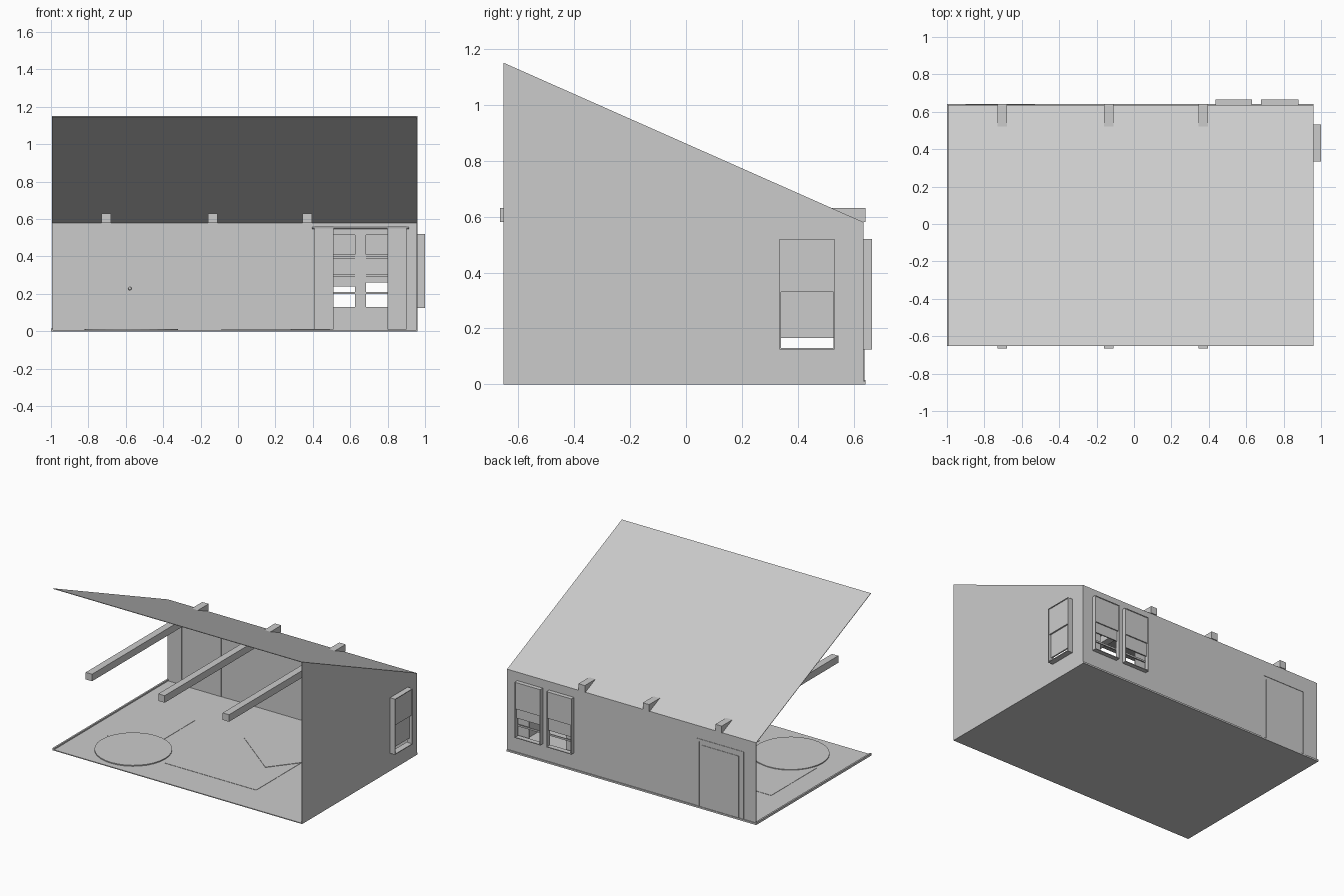
import bpy, math
from mathutils import Matrix

if "Cube" in bpy.data.objects:
    bpy.data.objects.remove(bpy.data.objects["Cube"])


def mesh_obj(name, verts, faces):
    me = bpy.data.meshes.new(name)
    me.from_pydata(verts, [], faces)
    me.update()
    ob = bpy.data.objects.new(name, me)
    bpy.context.collection.objects.link(ob)
    return ob


def box(name, x0, x1, y0, y1, z0, z1):
    v = [(x, y, z) for x in (x0, x1) for y in (y0, y1) for z in (z0, z1)]
    f = [(0, 1, 3, 2), (4, 6, 7, 5), (0, 4, 5, 1), (2, 3, 7, 6), (0, 2, 6, 4), (1, 5, 7, 3)]
    return mesh_obj(name, v, f)


def cut(target, *bounds):
    # cuts a window opening through a wall
    c = box("opening_cutter", *bounds)
    c.hide_render = True
    m = target.modifiers.new("opening", "BOOLEAN")
    m.operation, m.object, m.solver = "DIFFERENCE", c, "EXACT"
    bpy.context.view_layer.objects.active = target
    bpy.ops.object.modifier_apply(modifier=m.name)
    bpy.data.objects.remove(c)


XL, XR, YF, YB = -0.995, 0.96, -0.652, 0.635   # room limits
ZB, ZT = 0.58, 1.15                            # low and high edge of the roof
W0, W1, WM = 0.13, 0.52, 0.33                  # window bottom, top, middle

# Floor with low sills on the outer edges
box("floor", XL, XR, YF, YB, 0, 0.006)
box("left_sill", -1.0, -0.988, YF, 0.642, 0, 0.016)
box("back_sill", -1.0, XR, YB - 0.002, 0.642, 0, 0.012)

# Walls
back_wall = box("back_wall", XL, XR, YB - 0.006, YB, 0, ZB)
x0, x1 = XR - 0.006, XR
profile = [(YF, 0), (YB, 0), (YB, ZB), (YF, ZT)]
right_wall = mesh_obj("right_wall", [(x, y, z) for x in (x0, x1) for y, z in profile],
                      [(3, 2, 1, 0), (4, 5, 6, 7)] +
                      [(i, (i + 1) % 4, (i + 1) % 4 + 4, i + 4) for i in range(4)])

# Sloped roof sheet
t = 0.004
mesh_obj("roof", [(x, y, z) for x in (XL, XR)
                  for y, z in ((YF, ZT), (YB, ZB), (YB, ZB - t), (YF, ZT - t))],
         [(0, 1, 2, 3), (7, 6, 5, 4), (0, 4, 5, 1), (1, 5, 6, 2), (2, 6, 7, 3), (3, 7, 4, 0)])

# Ceiling beams
for x in (-0.705, -0.135, 0.37):
    box("ceiling_beam", x - 0.025, x + 0.025, -0.665, 0.642, 0.58, 0.63)


def window(name, place, a, b, lift):
    # sash window: a..b along the wall, depth measured outward from the wall
    e = 0.005
    parts = [("frame_side", a, a + e, 0, 0.03, W0, W1),
             ("frame_side", b - e, b, 0, 0.03, W0, W1),
             ("frame_top", a, b, 0, 0.03, W1 - e, W1),
             ("frame_bottom", a, b, 0, 0.03, W0 - e, W0),
             ("upper_sash", a + e, b - e, 0.018, 0.026, WM, W1 - e),
             ("lower_sash", a + e, b - e, 0.006, 0.014, lift, WM + 0.08)]
    for n, p, q, d0, d1, z0, z1 in parts:
        box(name + "_" + n, *place(p, q, d0, d1), z0, z1)


# Two back windows and one right window
for a, b, lift in ((0.435, 0.63, 0.24), (0.68, 0.88, 0.26)):
    cut(back_wall, a, b, YB - 0.05, YB + 0.05, W0, W1)
    window("back_window", lambda p, q, d0, d1: (p, q, YB + d0, YB + d1), a, b, lift)
    for z in (0.205, 0.3, 0.395):
        box("window_bar", a, b, YB - 0.004, YB + 0.004, z - 0.006, z + 0.006)
cut(right_wall, XR - 0.05, XR + 0.05, 0.335, 0.532, W0, W1)
window("right_window", lambda p, q, d0, d1: (XR + d0 * 1.3, XR + d1 * 1.3, p, q), 0.335, 0.532, 0.165)

# Curtains and rod inside the back windows
for a, b in ((0.41, 0.51), (0.80, 0.90)):
    box("curtain", a, b, 0.612, 0.618, 0.01, 0.56)
bpy.ops.mesh.primitive_cylinder_add(vertices=12, radius=0.005, depth=0.52,
                                    location=(0.655, 0.615, 0.553), rotation=(0, math.pi / 2, 0))
bpy.context.object.name = "curtain_rod"

# Door, its frame and knob, nearly flush with the back wall
box("door", -0.86, -0.57, YB - 0.009, YB + 0.003, 0.006, 0.45)
for a, b, z0, z1 in ((-0.9, -0.88, 0, 0.49), (-0.55, -0.53, 0, 0.49), (-0.88, -0.55, 0.47, 0.49)):
    box("door_trim", a, b, YB - 0.009, YB + 0.003, z0, z1)
bpy.ops.mesh.primitive_uv_sphere_add(segments=12, ring_count=8, radius=0.009,
                                     location=(-0.578, YB - 0.015, 0.228))
bpy.context.object.name = "door_knob"
bpy.ops.object.shade_smooth_by_angle()

# Thin rugs on the floor
box("long_rug", -0.83, -0.50, -0.28, 0.23, 0.005, 0.008)
box("large_rug", -0.29, 0.43, -0.41, 0.50, 0.005, 0.008)
bpy.ops.mesh.primitive_cylinder_add(vertices=32, radius=0.25, depth=0.008, location=(-0.57, -0.36, 0.009))
bpy.context.object.name = "round_rug"
turned = box("turned_rug", -0.235, 0.235, -0.167, 0.167, 0.006, 0.011)
turned.data.transform(Matrix.Translation((0.2, 0.18, 0)) @ Matrix.Rotation(math.radians(-38), 4, "Z"))
